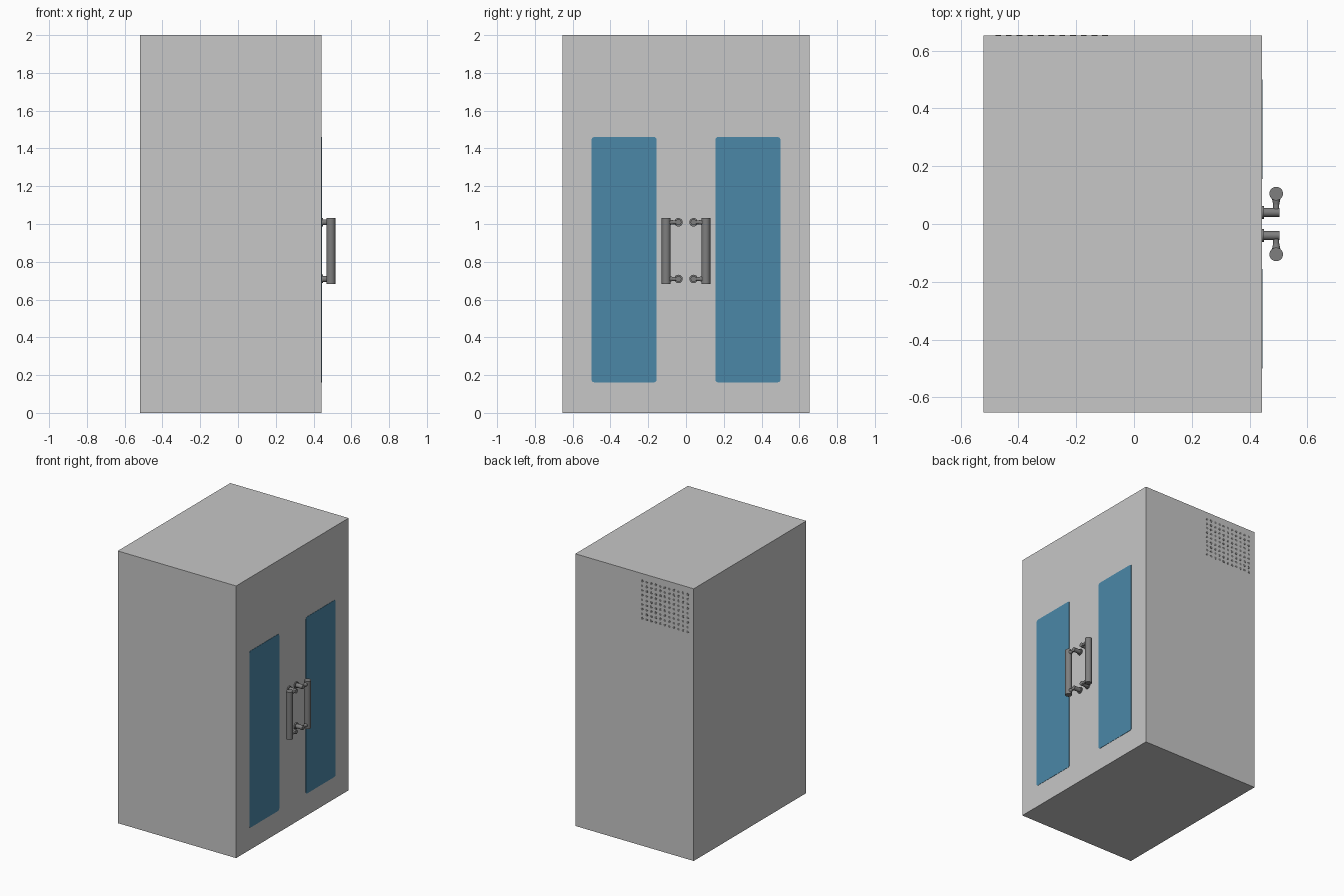
import bpy, bmesh, math
from mathutils import Vector

if "Cube" in bpy.data.objects:
    bpy.data.objects.remove(bpy.data.objects["Cube"])


def material(name, rgb):
    m = bpy.data.materials.new(name)
    m.diffuse_color = (*rgb, 1)
    m.use_nodes = True
    m.node_tree.nodes["Principled BSDF"].inputs["Base Color"].default_value = m.diffuse_color
    return m


BODY = material("light grey", (0.57, 0.57, 0.57))
GLASS = material("blue glass", (0.07, 0.245, 0.39))
METAL = material("dark grey metal", (0.21, 0.21, 0.21))


def finish(name, bm, mat, smooth=False):
    bmesh.ops.recalc_face_normals(bm, faces=bm.faces)
    me = bpy.data.meshes.new(name)
    bm.to_mesh(me)
    bm.free()
    me.materials.append(mat)
    ob = bpy.data.objects.new(name, me)
    bpy.context.collection.objects.link(ob)
    if smooth:
        bpy.ops.object.select_all(action='DESELECT')
        ob.select_set(True)
        bpy.context.view_layer.objects.active = ob
        bpy.ops.object.shade_smooth_by_angle(angle=math.radians(35))
    return ob


def add_rod(bm, a, b, r1, r2=None, sides=20):
    """Cylinder or cone running from point a to point b."""
    a, b = Vector(a), Vector(b)
    d = b - a
    mat = d.to_track_quat('Z', 'Y').to_matrix().to_4x4()
    mat.translation = (a + b) / 2
    bmesh.ops.create_cone(bm, cap_ends=True, segments=sides, radius1=r1,
                          radius2=r1 if r2 is None else r2,
                          depth=d.length, matrix=mat)


def box(name, lo, hi, mat):
    bm = bmesh.new()
    bmesh.ops.create_cube(bm, size=1)
    for v in bm.verts:
        v.co = [lo[i] + (v.co[i] + 0.5) * (hi[i] - lo[i]) for i in range(3)]
    return finish(name, bm, mat)


FRONT = 0.442   # x of the door face
HALF = 0.653    # half width in y

# Cabinet body
box("cabinet_body", (-0.52, -HALF, 0), (FRONT, HALF, 2.0), BODY)

# Door windows: thin plates with rounded corners
for side, label in ((-1, "left"), (1, "right")):
    bm = bmesh.new()
    r, pts = 0.014, []
    corners = ((0.486, 1.446), (0.169, 1.446), (0.169, 0.176), (0.486, 0.176))
    for i, (y, z) in enumerate(corners):
        for k in range(5):
            t = math.radians(90 * i + 22.5 * k)
            pts.append((FRONT, side * (y + r * math.cos(t)), z + r * math.sin(t)))
    face = bm.faces.new([bm.verts.new(p) for p in pts])
    ext = bmesh.ops.extrude_face_region(bm, geom=[face])["geom"]
    bmesh.ops.translate(bm, vec=(0.002, 0, 0),
                        verts=[g for g in ext if isinstance(g, bmesh.types.BMVert)])
    finish(f"{label}_window", bm, GLASS)

# Door handles: upright bar with two offset mounts
BAR_X, BAR_Y, MOUNT_Y = 0.492, 0.105, 0.040
for side, label in ((-1, "left"), (1, "right")):
    bm = bmesh.new()
    add_rod(bm, (BAR_X, side * BAR_Y, 0.683), (BAR_X, side * BAR_Y, 1.033), 0.0235, sides=32)
    for z in (0.709, 1.009):
        y = side * MOUNT_Y
        # wall flange, stem, then flared neck to the bar
        add_rod(bm, (FRONT - 0.002, y, z), (0.450, y, z), 0.0225)
        add_rod(bm, (0.449, y, z), (0.503, y, z), 0.0155)
        add_rod(bm, (BAR_X, y, z), (BAR_X, side * 0.070, z), 0.0105)
        add_rod(bm, (BAR_X, side * 0.068, z), (BAR_X, side * 0.095, z), 0.0105, 0.016)
    finish(f"{label}_handle", bm, METAL, smooth=True)

# Vent: grid of small round holes on the +y side
bm = bmesh.new()
COLS, ROWS = 11, 9
for c in range(COLS):
    for w in range(ROWS):
        x = -0.47 + 0.37 * c / (COLS - 1)
        z = 1.67 + 0.275 * w / (ROWS - 1)
        add_rod(bm, (x, HALF - 0.002, z), (x, HALF + 0.001, z), 0.010, sides=12)
finish("vent_holes", bm, METAL)
